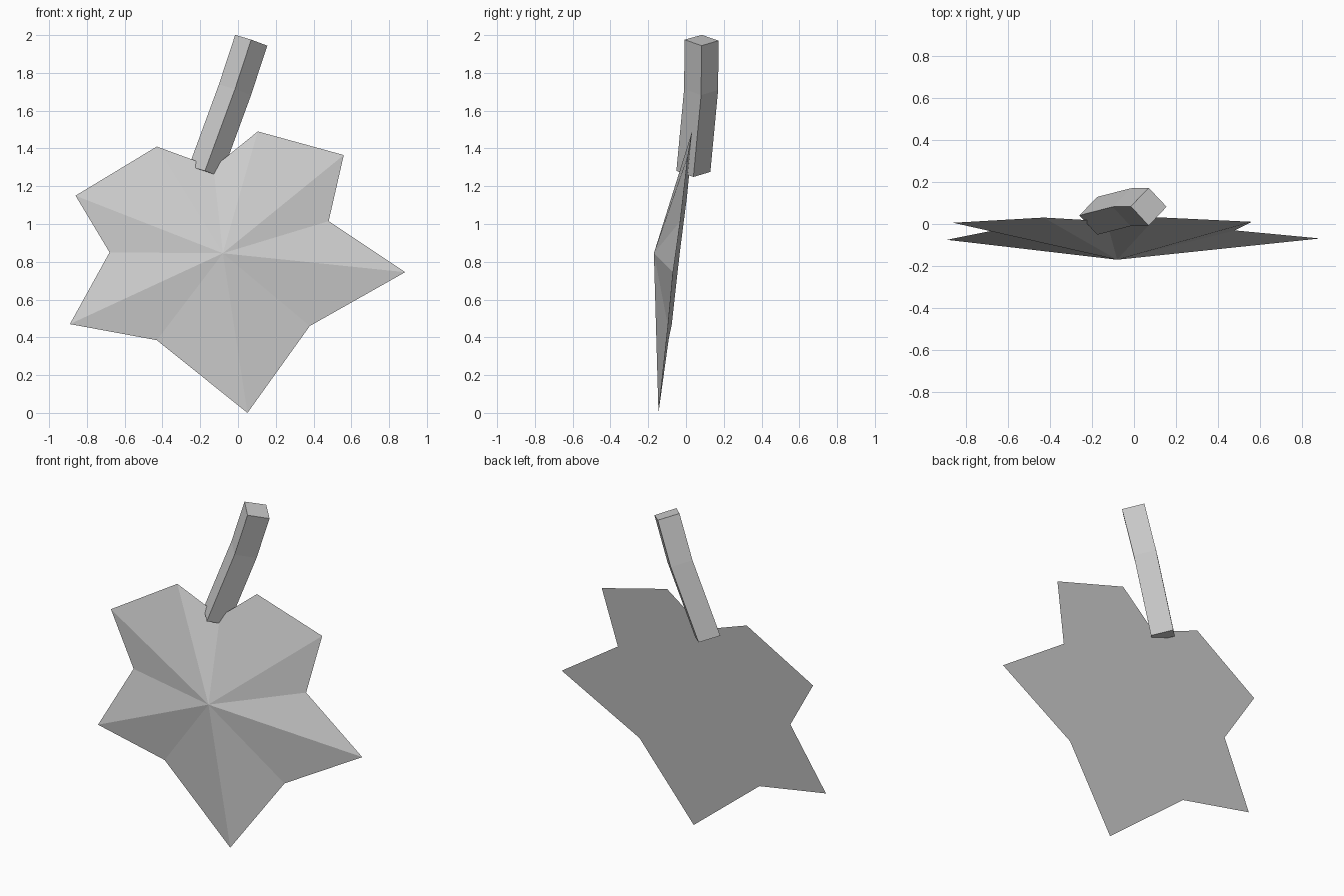
import bpy
import bmesh

cube = bpy.data.objects.get("Cube")
if cube:
    bpy.data.objects.remove(cube, do_unlink=True)


def make_material(name, colour):
    mat = bpy.data.materials.new(name)
    mat.use_nodes = True
    mat.diffuse_color = colour
    mat.node_tree.nodes["Principled BSDF"].inputs["Base Color"].default_value = colour
    return mat


def finish(name, bm, mat):
    """Turn a bmesh into a flat-shaded object with outward normals."""
    bmesh.ops.recalc_face_normals(bm, faces=bm.faces)
    mesh = bpy.data.meshes.new(name)
    bm.to_mesh(mesh)
    bm.free()
    mesh.materials.append(mat)
    obj = bpy.data.objects.new(name, mesh)
    bpy.context.collection.objects.link(obj)
    return obj


def back_plane(x, z):
    """Depth of the tilted flat back of the leaf."""
    return -0.145 + 0.12 * z - 0.015 * x


grey = make_material("plain grey", (0.6, 0.6, 0.6, 1))

# Leaf blade: jagged flat outline, fanned to a raised centre at the front
outline = [(-0.43, 1.41), (-0.86, 1.15), (-0.68, 0.85), (-0.89, 0.47),
           (-0.43, 0.385), (0.05, 0.0), (0.38, 0.46), (0.885, 0.745),
           (0.48, 1.015), (0.56, 1.365), (0.105, 1.49), (-0.13, 1.30)]
bm = bmesh.new()
rim = [bm.verts.new((x, back_plane(x, z), z)) for x, z in outline]
centre = bm.verts.new((-0.08, -0.17, 0.845))
bm.faces.new(rim)
for a, b in zip(rim, rim[1:] + rim[:1]):
    bm.faces.new((a, b, centre))
finish("leaf_blade", bm, grey)

# Stem: a diamond section carried along a bent path
section = [(-0.085, 0.0, 0.028), (0.0, -0.092, 0.003),
           (0.085, -0.002, -0.029), (0.0, 0.088, -0.002)]
path = [(-0.175, 0.041, 1.278), (-0.016, 0.082, 1.711), (0.07, 0.084, 1.973)]
bm = bmesh.new()
rings = [[bm.verts.new((px + x, py + y, pz + z)) for x, y, z in section]
         for px, py, pz in path]
for low, high in zip(rings, rings[1:]):
    for i in range(4):
        j = (i + 1) % 4
        bm.faces.new((low[i], low[j], high[j], high[i]))
bm.faces.new(rings[0])
bm.faces.new(rings[-1])
finish("stem", bm, grey)
